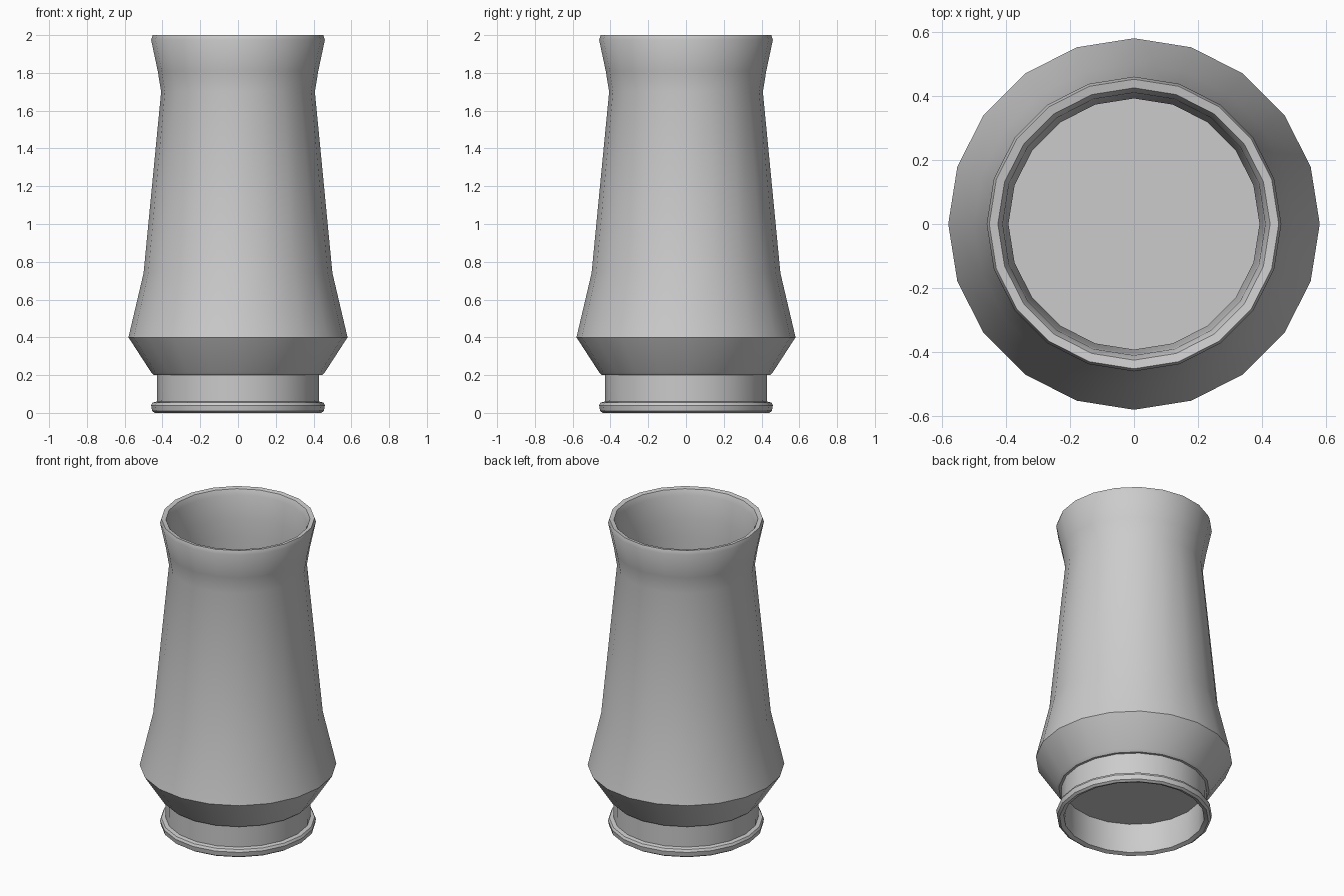
import bpy, bmesh, math

if "Cube" in bpy.data.objects:
    bpy.data.objects.remove(bpy.data.objects["Cube"])

SIDES = 20


def lathe(name, profile, angle=35):
    """Spin a (radius, z) profile around z; a zero radius closes to a point."""
    bm = bmesh.new()
    rings = []
    for r, z in profile:
        if r == 0:
            rings.append([bm.verts.new((0, 0, z))] * SIDES)
        else:
            rings.append([bm.verts.new((r * math.cos(2 * math.pi * i / SIDES),
                                        r * math.sin(2 * math.pi * i / SIDES), z))
                          for i in range(SIDES)])
    for a, b in zip(rings, rings[1:]):
        for i in range(SIDES):
            j = (i + 1) % SIDES
            loop = list(dict.fromkeys((a[i], a[j], b[j], b[i])))
            bm.faces.new(loop)
    bmesh.ops.recalc_face_normals(bm, faces=bm.faces)
    mesh = bpy.data.meshes.new(name)
    bm.to_mesh(mesh)
    bm.free()
    obj = bpy.data.objects.new(name, mesh)
    bpy.context.collection.objects.link(obj)
    bpy.ops.object.select_all(action='DESELECT')
    bpy.context.view_layer.objects.active = obj
    obj.select_set(True)
    bpy.ops.object.shade_smooth_by_angle(angle=math.radians(angle))
    return obj


# Body: underside, flared shoulder, tapered wall, lip, thin inner wall, floor
lathe("vessel_body", [
    (0, 0.20), (0.445, 0.20), (0.46, 0.215), (0.58, 0.40), (0.50, 0.74),
    (0.407, 1.70), (0.425, 1.81), (0.46, 1.975), (0.452, 2.0),
    (0.425, 1.995), (0.41, 1.96), (0.405, 1.81), (0.392, 1.70),
    (0.485, 0.74), (0.562, 0.40), (0.44, 0.22), (0, 0.22)])

# Foot: open hollow ring with a rolled bottom rim
lathe("foot_ring", [
    (0.43, 0.205), (0.428, 0.06), (0.452, 0.055), (0.46, 0.04), (0.455, 0.01),
    (0.44, 0.0), (0.415, 0.01), (0.41, 0.05), (0.412, 0.205)])
